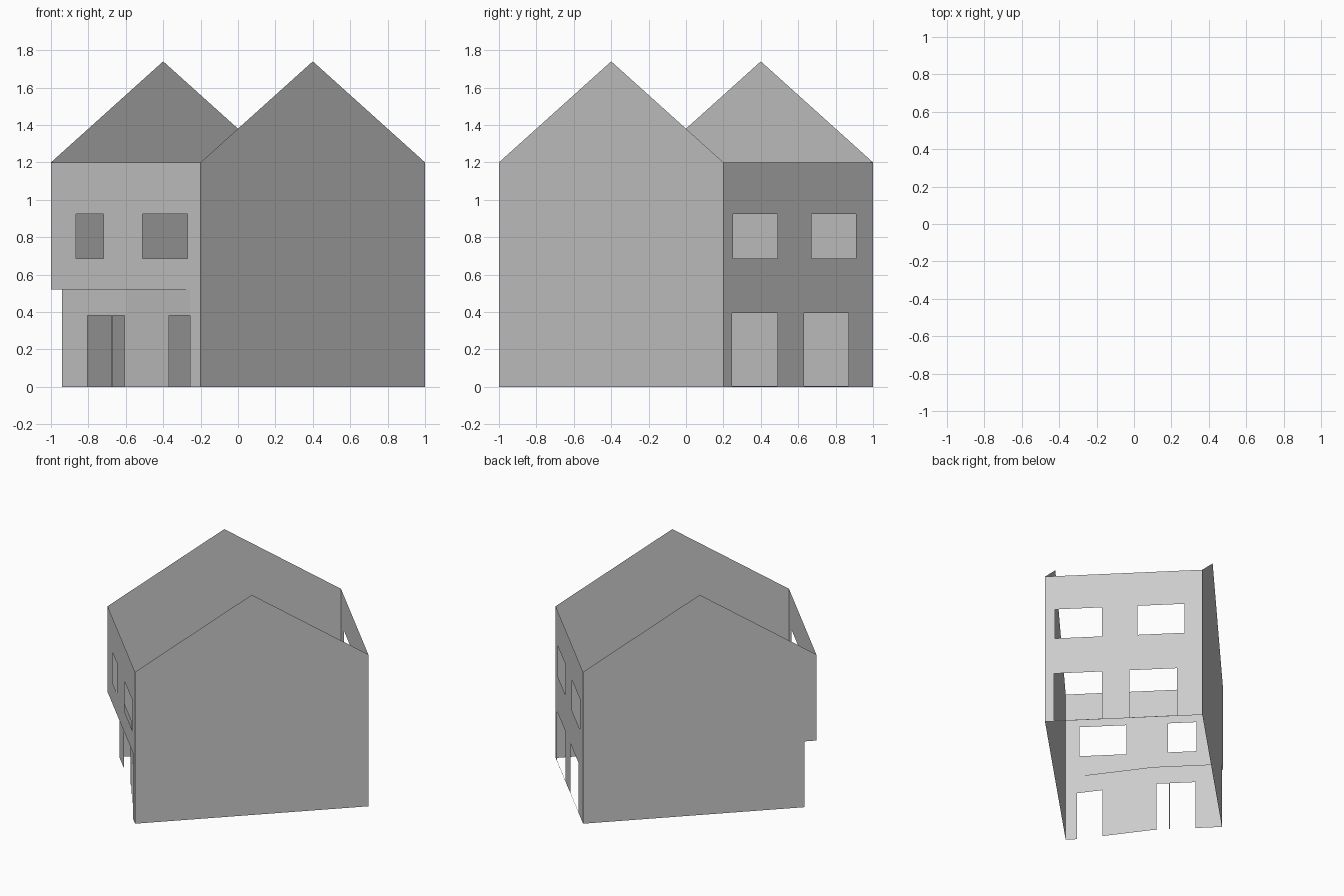
import bpy, bmesh
from mathutils import Vector

if "Cube" in bpy.data.objects:
    bpy.data.objects.remove(bpy.data.objects["Cube"])


def finish(bm, name):
    bmesh.ops.remove_doubles(bm, verts=bm.verts, dist=1e-5)
    # turn every face away from the middle of the house
    for f in bm.faces:
        f.normal_update()
        c = f.calc_center_median()
        if f.normal.x * c.x + f.normal.y * c.y < 0:
            f.normal_flip()
    me = bpy.data.meshes.new(name)
    bm.to_mesh(me)
    bm.free()
    ob = bpy.data.objects.new(name, me)
    bpy.context.collection.objects.link(ob)


def wall(name, p, q, z0, z1, holes=(), axis=0):
    """Thin upright wall from p to q; holes are (from, to, bottom, top) along x or y."""
    p, q = Vector(p), Vector(q)
    us = sorted({p[axis], q[axis], *[v for h in holes for v in h[:2]]})
    zs = sorted({z0, z1, *[v for h in holes for v in h[2:]]})
    bm = bmesh.new()

    def vert(u, z):
        xy = p.lerp(q, (u - p[axis]) / (q[axis] - p[axis]))
        return bm.verts.new((xy.x, xy.y, z))

    for a, b in zip(us, us[1:]):
        for c, d in zip(zs, zs[1:]):
            mu, mz = (a + b) / 2, (c + d) / 2
            if any(h[0] < mu < h[1] and h[2] < mz < h[3] for h in holes):
                continue
            bm.faces.new([vert(a, c), vert(b, c), vert(b, d), vert(a, d)])
    finish(bm, name)


def gable(name, profile, shift):
    """Gable wall on the diagonal y = x + shift, from an (x, z) outline."""
    bm = bmesh.new()
    bm.faces.new([bm.verts.new((x, x + shift, z)) for x, z in profile])
    finish(bm, name)


EAVE, RIDGE, FLOOR = 1.2, 1.74, 0.52

# gable walls; the second is notched beside the recessed entrance
gable("right_gable_wall",
      [(-0.2, 0), (1, 0), (1, EAVE), (0.4, RIDGE), (-0.2, EAVE)], -0.8)
gable("left_gable_wall",
      [(-0.94, 0), (0.2, 0), (0.2, EAVE), (-0.4, RIDGE), (-1, EAVE),
       (-1, FLOOR), (-0.94, FLOOR)], 0.8)

# front: upper floor with windows, corner pier, recessed entrance in two runs
wall("front_upper_wall", (-1, -0.2), (-0.2, -1), FLOOR, EAVE,
     [(-0.865, -0.72, 0.685, 0.925), (-0.51, -0.27, 0.685, 0.925)])
wall("front_corner_pier", (-0.257, -0.943), (-0.2, -1), 0, FLOOR)
wall("entrance_wall", (-0.94, -0.14), (-0.59, -0.49), 0, FLOOR,
     [(-0.805, -0.675, 0, 0.38), (-0.67, -0.607, 0, 0.38)])
wall("angled_entrance_wall", (-0.59, -0.49), (-0.257, -0.943), 0, FLOOR,
     [(-0.37, -0.2575, 0, 0.38)])

# back: two windows over two tall openings
wall("back_wall", (1, 0.2), (0.2, 1), 0, EAVE,
     [(a, b, 0.685, 0.925) for a, b in ((0.25, 0.49), (0.67, 0.91))]
     + [(a, b, 0.005, 0.395) for a, b in ((0.245, 0.49), (0.63, 0.87))], axis=1)
